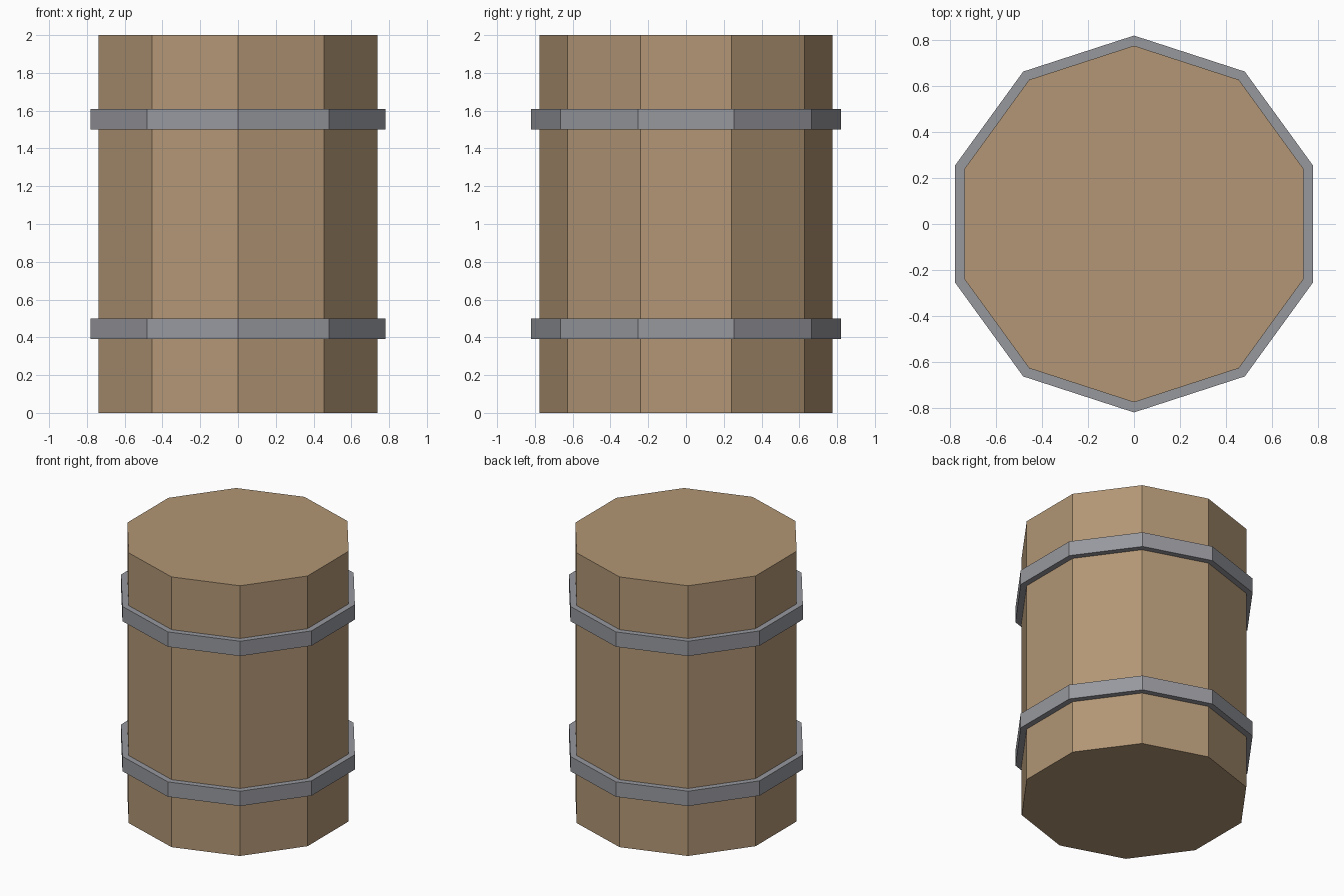
import bpy, bmesh, math

if "Cube" in bpy.data.objects:
    bpy.data.objects.remove(bpy.data.objects["Cube"])

SIDES = 10
BODY_R, HOOP_R = 0.776, 0.82


def material(name, srgb):
    m = bpy.data.materials.new(name)
    lin = [((c / 255 + 0.055) / 1.055) ** 2.4 for c in srgb]
    m.diffuse_color = (*lin, 1)
    m.use_nodes = True
    m.node_tree.nodes["Principled BSDF"].inputs["Base Color"].default_value = m.diffuse_color
    return m


def add(name, bm, mat):
    bmesh.ops.recalc_face_normals(bm, faces=bm.faces)
    me = bpy.data.meshes.new(name)
    bm.to_mesh(me)
    bm.free()
    me.materials.append(mat)
    ob = bpy.data.objects.new(name, me)
    bpy.context.collection.objects.link(ob)


def loop(bm, r, z):
    # decagon with a corner pointing straight back
    angles = [math.pi / 2 + math.tau * i / SIDES for i in range(SIDES)]
    return [bm.verts.new((r * math.cos(a), r * math.sin(a), z)) for a in angles]


def bridge(bm, a, b):
    for i in range(SIDES):
        j = (i + 1) % SIDES
        bm.faces.new((a[i], a[j], b[j], b[i]))


wood = material("wood", (178, 150, 117))
iron = material("iron", (151, 152, 158))

# straight-sided barrel body with closed ends
bm = bmesh.new()
low, high = loop(bm, BODY_R, 0), loop(bm, BODY_R, 2)
bridge(bm, low, high)
bm.faces.new(low)
bm.faces.new(high)
add("barrel_body", bm, wood)

# two flat metal hoops
for name, z0, z1 in (("lower_hoop", 0.39, 0.50), ("upper_hoop", 1.50, 1.61)):
    bm = bmesh.new()
    rings = [loop(bm, r, z) for r, z in ((BODY_R - 0.01, z0), (HOOP_R, z0),
                                         (HOOP_R, z1), (BODY_R - 0.01, z1))]
    for k in range(4):
        bridge(bm, rings[k], rings[(k + 1) % 4])
    add(name, bm, iron)
